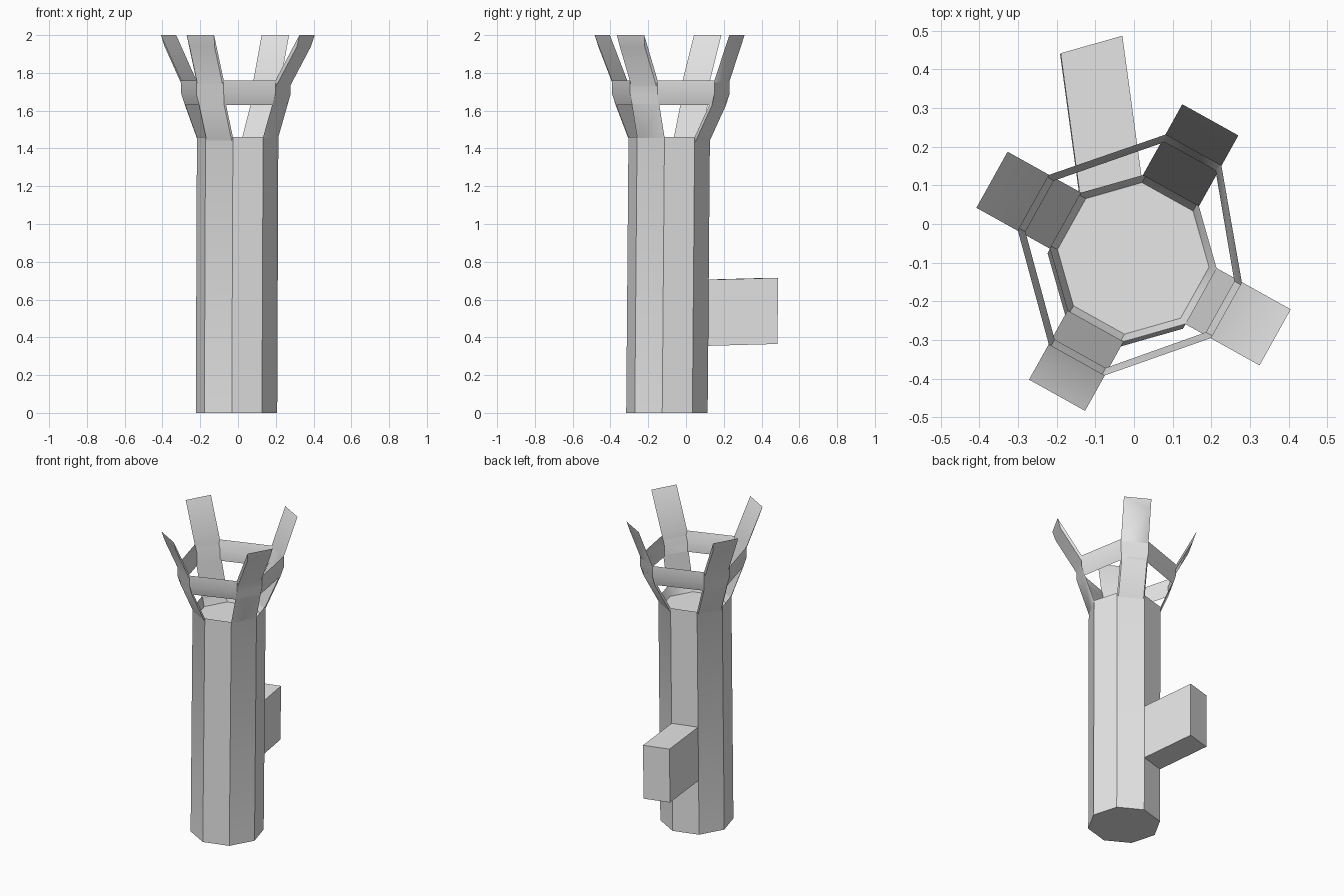
import bpy, bmesh, math
from mathutils import Vector

cube = bpy.data.objects.get("Cube")
if cube:
    bpy.data.objects.remove(cube, do_unlink=True)

grey = bpy.data.materials.new("plain_grey")
grey.use_nodes = True
grey.diffuse_color = (0.8, 0.8, 0.8, 1)
grey.node_tree.nodes["Principled BSDF"].inputs["Base Color"].default_value = (0.8, 0.8, 0.8, 1)

CENTER = Vector((-0.005, -0.095, 0))
LEAN = Vector((0.003, 0.006, 0))
RADIUS, HEIGHT, WALL = 0.217, 1.46, 0.018
START = math.radians(-6.6)


def direction(angle):
    return Vector((math.cos(angle), math.sin(angle), 0))


def corner(k, z):
    """Corner k of the eight-sided shaft, which leans very slightly back."""
    lean = LEAN * (2 * z / HEIGHT - 1)
    return CENTER + lean + direction(START + k * math.pi / 4) * RADIUS + Vector((0, 0, z))


def finish(bm, name):
    bmesh.ops.recalc_face_normals(bm, faces=bm.faces)
    mesh = bpy.data.meshes.new(name)
    bm.to_mesh(mesh)
    bm.free()
    mesh.materials.append(grey)
    obj = bpy.data.objects.new(name, mesh)
    bpy.context.collection.objects.link(obj)
    bpy.ops.object.select_all(action="DESELECT")
    obj.select_set(True)
    bpy.context.view_layer.objects.active = obj
    bpy.ops.object.shade_smooth_by_angle(angle=math.radians(32))
    return obj


def prism(bm, start, end):
    """Closed solid between two matching outlines; returns the end cap."""
    a = [bm.verts.new(p) for p in start]
    b = [bm.verts.new(p) for p in end]
    bm.faces.new(a[::-1])
    for i in range(len(a)):
        j = (i + 1) % len(a)
        bm.faces.new((a[i], a[j], b[j], b[i]))
    return bm.faces.new(b)


def extrude(bm, face, offset):
    """Extrude one face; returns the new cap and its side faces."""
    cap = bmesh.ops.extrude_discrete_faces(bm, faces=[face])["faces"][0]
    bmesh.ops.translate(bm, verts=cap.verts[:], vec=offset)
    sides = [f for e in cap.edges for f in e.link_faces if f != cap]
    return cap, sides


# Shaft with a thin raised rim around a sunken floor
bm = bmesh.new()
top = prism(bm, [corner(k, 0) for k in range(8)], [corner(k, HEIGHT) for k in range(8)])
bm.normal_update()
rim = bmesh.ops.inset_region(bm, faces=[top], thickness=WALL, use_even_offset=True)["faces"]
bmesh.ops.translate(bm, verts=top.verts[:], vec=(0, 0, -0.06))

# Four bent slats rise from every other side of the rim: back, left, front, right
flare = [(0.12, 0.09), (0.095, 0.123), (0.10, 0.105), (0.075, 0.145)]
joints = []
for i, (lower, upper) in enumerate(flare):
    angle = START + math.radians(67.5 + 90 * i)
    out, along = direction(angle), direction(angle + math.pi / 2)
    face = max(rim, key=lambda f: (f.calc_center_median() - CENTER).dot(out))
    rim.remove(face)
    face, _ = extrude(bm, face, out * lower + Vector((0, 0, 0.23)))
    face, sides = extrude(bm, face, Vector((0, 0, 0.07)))
    sides.sort(key=lambda f: f.calc_center_median().dot(along))
    joints.append((sides[0], sides[-1]))
    extrude(bm, face, out * upper + Vector((0, 0, 0.24)))

# Ring braces bridge the upright parts of neighbouring slats
for i in range(4):
    pair = [joints[i][1], joints[(i + 1) % 4][0]]
    edges = [e for f in pair for e in f.edges]
    bmesh.ops.delete(bm, geom=pair, context="FACES_ONLY")
    bmesh.ops.bridge_loops(bm, edges=edges)
finish(bm, "shaft_and_crown")

# Slanted block reaching out of the back of the shaft
bm = bmesh.new()
near = [corner(2, 0.355), corner(3, 0.355), corner(3, 0.705), corner(2, 0.705)]
prism(bm, near, [p + Vector((-0.05, 0.367, 0.01)) for p in near])
finish(bm, "back_block")
